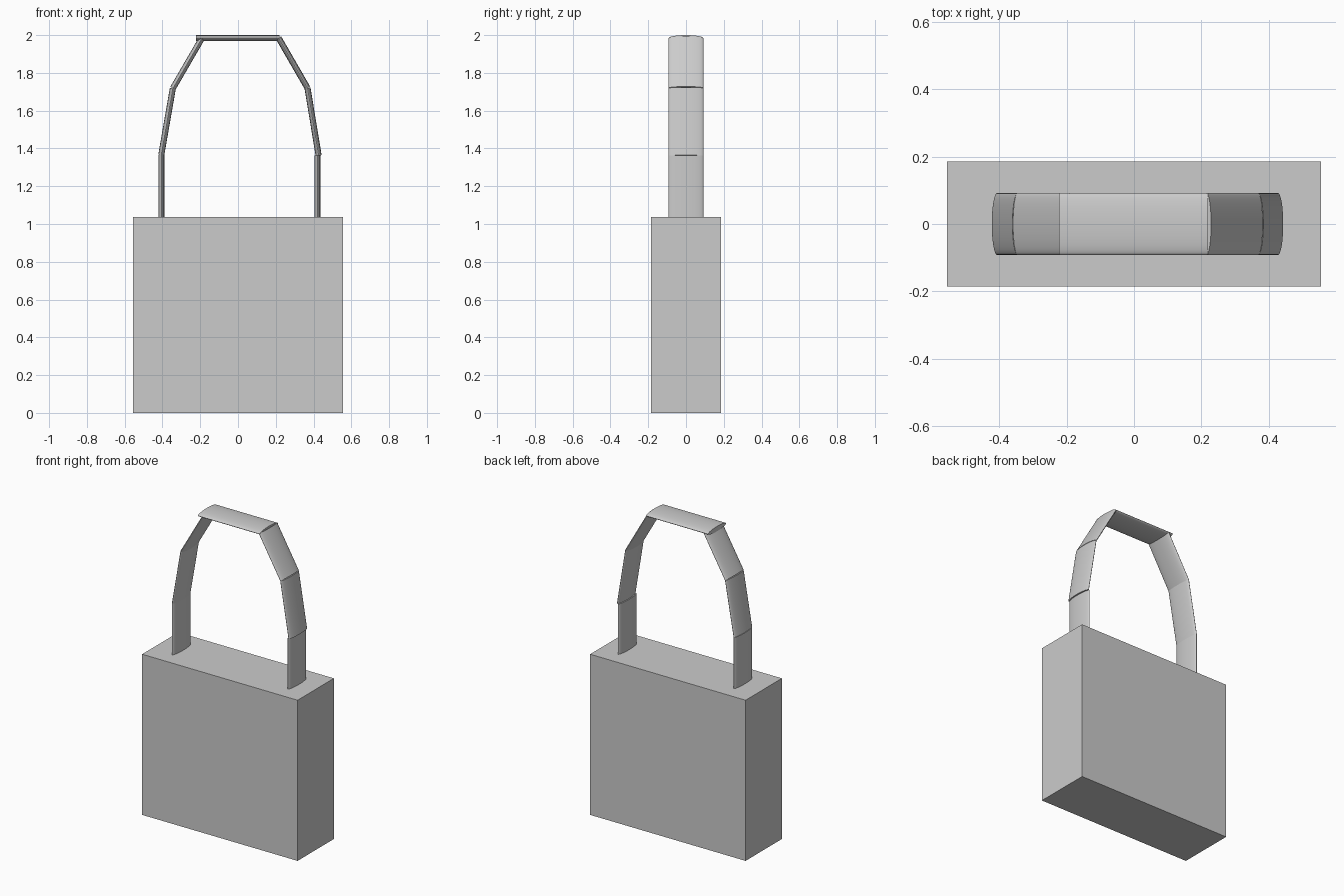
import bpy
import math
from mathutils import Vector

cube = bpy.data.objects.get("Cube")
if cube:
    bpy.data.objects.remove(cube, do_unlink=True)

metal = bpy.data.materials.new("grey_metal")
metal.use_nodes = True
GREY = (0.6, 0.6, 0.6, 1)
metal.diffuse_color = GREY
metal.node_tree.nodes["Principled BSDF"].inputs["Base Color"].default_value = GREY

# Solid rectangular lock body
W, D, H = 1.11, 0.37, 1.037
bpy.ops.mesh.primitive_cube_add(size=1, location=(0, 0, H / 2))
body = bpy.context.object
body.name = "lock_body"
body.scale = (W, D, H)
bpy.ops.object.transform_apply(location=False, rotation=False, scale=True)
body.data.materials.append(metal)


def flat_bar(name, start, end):
    """Flattened cylinder between two (x, z) points, wide along y."""
    a, b = Vector((start[0], 0, start[1])), Vector((end[0], 0, end[1]))
    run = b - a
    bpy.ops.mesh.primitive_cylinder_add(
        vertices=32, radius=1, depth=1, location=(a + b) / 2,
        rotation=(0, math.atan2(run.x, run.z), 0))
    bar = bpy.context.object
    bar.name = name
    bar.scale = (0.016, 0.092, run.length)
    bpy.ops.object.transform_apply(location=False, rotation=False, scale=True)
    bpy.ops.object.shade_smooth_by_angle(angle=math.radians(40))
    bar.data.materials.append(metal)


# Shackle: overlapping flat bars, upright legs bending in to the crossbar
paths = {
    "right": [(-0.406, 0.95), (-0.406, 1.367), (-0.345, 1.718), (-0.19, 1.985)],
    "left": [(0.42, 0.95), (0.427, 1.362), (0.368, 1.72), (0.215, 1.985)],
}
parts = ["leg", "lower_bend", "upper_bend"]
for side, path in paths.items():
    for part, start, end in zip(parts, path, path[1:]):
        if part == "leg":
            end = (start[0], end[1])
        flat_bar(f"shackle_{part}_{side}", start, end)
flat_bar("shackle_crossbar", (-0.222, 1.984), (0.22, 1.984))
